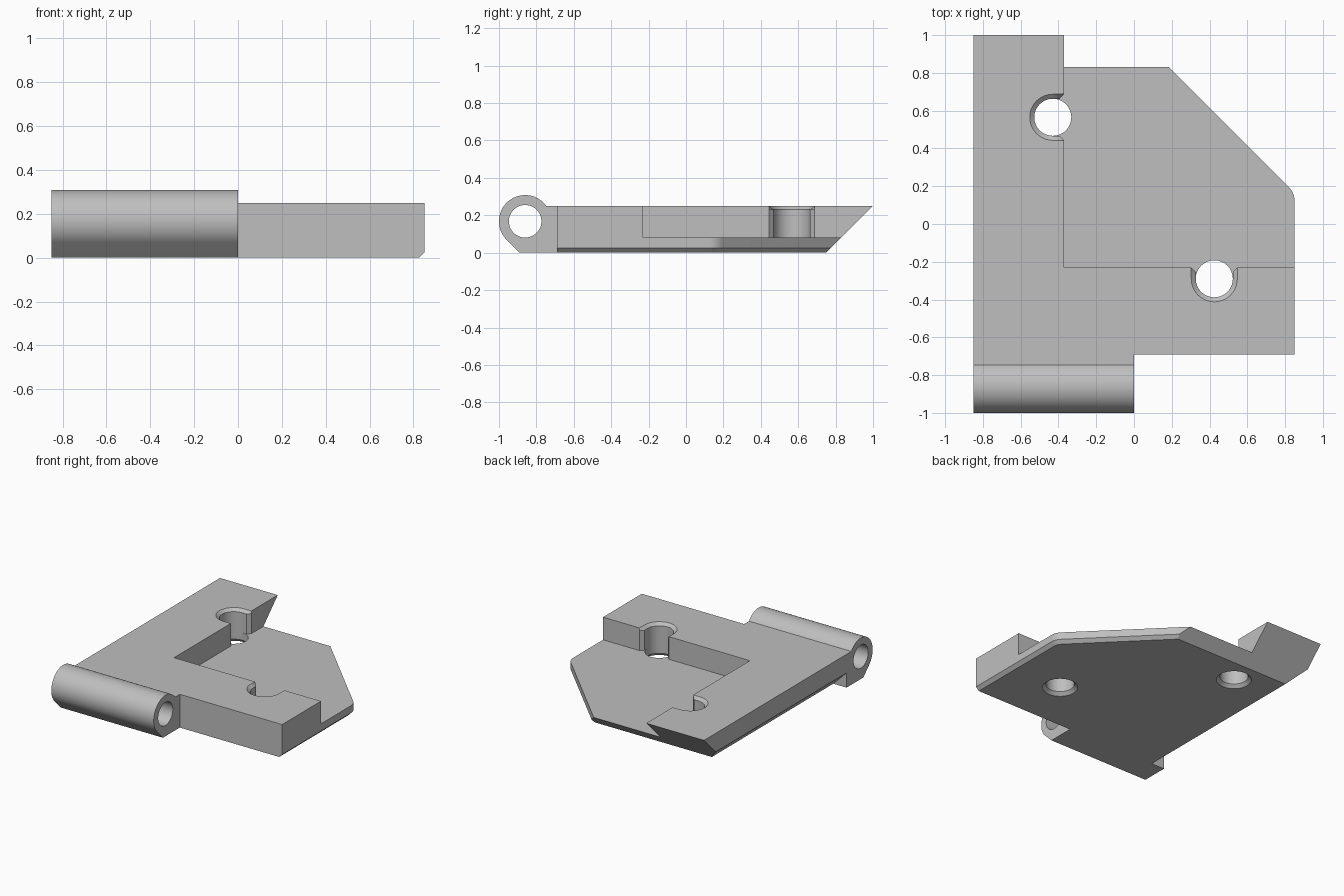
import bpy, bmesh, math
from mathutils import Matrix, Vector

cube = bpy.data.objects.get("Cube")
if cube:
    bpy.data.objects.remove(cube, do_unlink=True)

grey = bpy.data.materials.new("plain_grey")
grey.use_nodes = True
colour = (0.52, 0.52, 0.52, 1)
grey.diffuse_color = colour
grey.node_tree.nodes["Principled BSDF"].inputs["Base Color"].default_value = colour

TOP, FLOOR = 0.25, 0.08          # heights of the thick arms and the thin web
HALF, FRONT = 0.85, -0.69        # half width and front edge of the plate
R, LIP, MOUTH = 0.098, 0.024, 0.06   # screw hole radius, bevel, distance to arm edge


def add_object(name, bm):
    bmesh.ops.recalc_face_normals(bm, faces=bm.faces)
    mesh = bpy.data.meshes.new(name)
    bm.to_mesh(mesh)
    bm.free()
    mesh.materials.append(grey)
    ob = bpy.data.objects.new(name, mesh)
    bpy.context.collection.objects.link(ob)
    return ob


def loft(rings):
    """Closed solid through matching rings of points."""
    bm = bmesh.new()
    loops = [[bm.verts.new(p) for p in ring] for ring in rings]
    n = len(loops[0])
    for a, b in zip(loops, loops[1:]):
        for i in range(n):
            j = (i + 1) % n
            bm.faces.new((a[i], a[j], b[j], b[i]))
    bm.faces.new(loops[0][::-1])
    bm.faces.new(loops[-1])
    return bm


def level(points, z):
    return [(x, y, z) for x, y in points]


def arc(cx, cy, r, start, end, steps):
    angles = [math.radians(start + (end - start) * i / steps) for i in range(steps + 1)]
    return [(cx + r * math.cos(a), cy + r * math.sin(a)) for a in angles]


def cut(ob, bm):
    cutter = add_object("cutter", bm)
    cutter.hide_render = True
    mod = ob.modifiers.new("cut", 'BOOLEAN')
    mod.operation, mod.solver, mod.object = 'DIFFERENCE', 'EXACT', cutter
    bpy.context.view_layer.objects.active = ob
    bpy.ops.object.modifier_apply(modifier=mod.name)
    bpy.data.objects.remove(cutter, do_unlink=True)


def smooth(ob):
    bpy.ops.object.select_all(action='DESELECT')
    ob.select_set(True)
    bpy.context.view_layer.objects.active = ob
    bpy.ops.object.shade_smooth_by_angle(angle=math.radians(30))


# Plate outline with a cut-off corner, blended by a small fillet
def outline(inset):
    diagonal, fillet = 1.015, 0.1
    cx = HALF - fillet
    cy = diagonal - fillet * math.sqrt(2) - cx
    return ([(-HALF, FRONT), (HALF - inset, FRONT)]
            + arc(cx, cy, fillet - inset, 0, 45, 8)
            + [(diagonal - inset * math.sqrt(2) - 1, 1), (-HALF, 1)])


# Slab with a bevelled lower edge, then sloped back and chamfered side
bevel = 0.025
slab = loft([level(outline(bevel), 0), level(outline(0), bevel), level(outline(0), TOP)])
for point, normal in (((0, 1, TOP), (0, 1, -1)), ((-HALF, 0, 0.11), (-1, 0, -1))):
    geom = slab.verts[:] + slab.edges[:] + slab.faces[:]
    bmesh.ops.bisect_plane(slab, geom=geom, plane_co=Vector(point),
                           plane_no=Vector(normal).normalized(), clear_outer=True)
    bmesh.ops.holes_fill(slab, edges=[e for e in slab.edges if e.is_boundary])
plate = add_object("hinge_plate", slab)

# Pocket that leaves an L of two thick arms
ix, iy = -0.37, -0.23
pocket = [(ix, iy), (2, iy), (2, 2), (ix, 2)]
cut(plate, loft([level(pocket, FLOOR), level(pocket, 1)]))


# Screw holes: countersunk below, open-sided slot with a bevelled rim above
def slot(r, z):
    wide = R + LIP
    half = [(MOUTH - LIP, r), (MOUTH, wide), (MOUTH + 0.05, wide)]
    mirrored = [(u, -v) for u, v in half]
    return level(arc(0, 0, r, 90, 270, 24) + mirrored + half[::-1], z)


for x, y, turn in ((ix - MOUTH, 0.565, 0), (0.425, iy - MOUTH, 90)):
    place = Matrix.Translation((x, y, 0)) @ Matrix.Rotation(math.radians(turn), 4, 'Z')
    rings = [level(arc(0, 0, r, 0, 352.5, 47), z)
             for r, z in ((R + LIP, -0.1), (R + LIP, 0), (R, LIP), (R, 0.12))]
    hole = loft(rings)
    mouth = loft([slot(R, FLOOR), slot(R, TOP - 0.02),
                  slot(R + LIP, TOP), slot(R + LIP, 0.4)])
    for bm in (hole, mouth):
        bm.transform(place)
        cut(plate, bm)
smooth(plate)

# Barrel for the hinge pin, on a foot that joins the plate
by, bz, br = -0.86, 0.168, 0.14
join = math.degrees(math.asin((TOP - bz) / br))
profile = ([(by + bz - br * math.sqrt(2), 0), (FRONT, 0), (FRONT, TOP)]
           + arc(by, bz, br, join, 225, 40))
barrel = add_object("hinge_barrel", loft([[(x, y, z) for y, z in profile]
                                          for x in (-HALF, 0)]))
bore = arc(by, bz, 0.087, 0, 352.5, 47)
cut(barrel, loft([[(x, y, z) for y, z in bore] for x in (-1, 0.1)]))
smooth(barrel)
